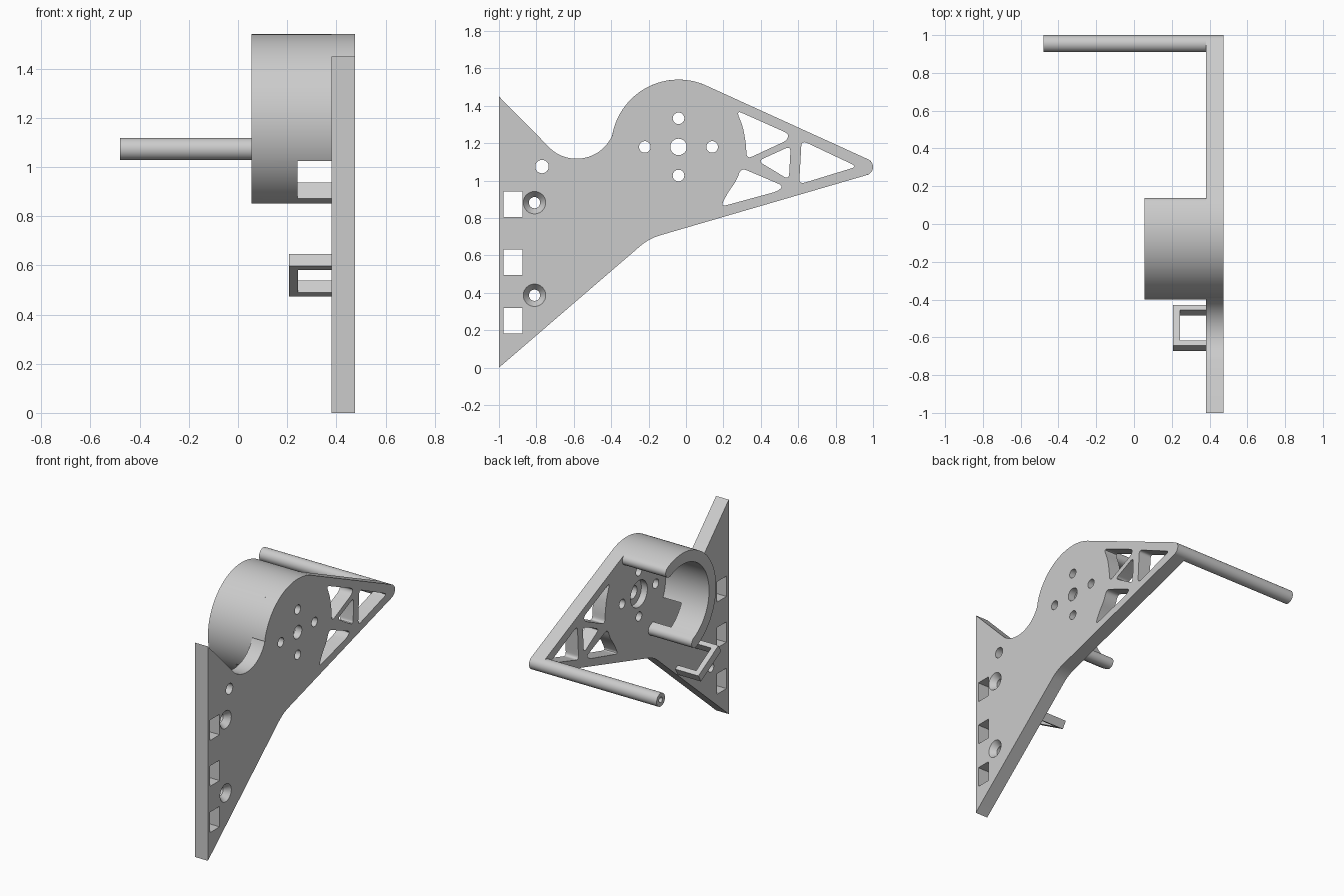
import bpy, bmesh, math
from mathutils import Vector

cube = bpy.data.objects.get("Cube")
if cube:
    bpy.data.objects.remove(cube)

grey = bpy.data.materials.new("plain_grey")
grey.use_nodes = True
grey.diffuse_color = (0.6, 0.6, 0.6, 1)
grey.node_tree.nodes["Principled BSDF"].inputs["Base Color"].default_value = (0.6, 0.6, 0.6, 1)

INNER, OUTER = 0.38, 0.475          # plate faces along x
HUB = (-0.04, 1.18)                 # drum centre in (y, z)
RING_OUT, RING_IN = 0.36, 0.285
RING_MID, RING_HALF = (RING_OUT + RING_IN) / 2, (RING_OUT - RING_IN) / 2


def polar(c, r, deg):
    a = math.radians(deg)
    return (c[0] + r * math.cos(a), c[1] + r * math.sin(a))


def arc(c, r, a0, a1, n=24):
    return [polar(c, r, a0 + (a1 - a0) * i / n) for i in range(n + 1)]


def rounded(points, cut=0.03, n=6):
    """Round every corner of a polygon with a short curve."""
    out = []
    for i, p in enumerate(points):
        p = Vector(p)
        a, b = Vector(points[i - 1]), Vector(points[(i + 1) % len(points)])
        s = p + (a - p).normalized() * min(cut, (a - p).length * 0.45)
        e = p + (b - p).normalized() * min(cut, (b - p).length * 0.45)
        for k in range(n + 1):
            t = k / n
            out.append(tuple(s * (1 - t) ** 2 + p * 2 * t * (1 - t) + e * t * t))
    return out


def loft(name, sections):
    """Solid through (x, outline) sections, each outline in (y, z)."""
    bm = bmesh.new()
    rings = [[bm.verts.new((x, y, z)) for y, z in pts] for x, pts in sections]
    n = len(rings[0])
    for r0, r1 in zip(rings, rings[1:]):
        for i in range(n):
            bm.faces.new((r0[i], r0[(i + 1) % n], r1[(i + 1) % n], r1[i]))
    bm.faces.new(rings[0])
    bm.faces.new(rings[-1])
    bmesh.ops.recalc_face_normals(bm, faces=bm.faces)
    mesh = bpy.data.meshes.new(name)
    bm.to_mesh(mesh)
    bm.free()
    mesh.materials.append(grey)
    obj = bpy.data.objects.new(name, mesh)
    bpy.context.collection.objects.link(obj)
    return obj


def prism(name, pts, x0, x1):
    return loft(name, [(x0, pts), (x1, pts)])


def circle(c, r, n=32):
    return arc(c, r, 0, 360, n)[:-1]


def activate(obj):
    bpy.ops.object.select_all(action='DESELECT')
    obj.select_set(True)
    bpy.context.view_layer.objects.active = obj


def cut(obj, cutter):
    cutter.hide_render = True
    mod = obj.modifiers.new("cut", 'BOOLEAN')
    mod.operation, mod.solver, mod.object = 'DIFFERENCE', 'EXACT', cutter
    activate(obj)
    bpy.ops.object.modifier_apply(modifier=mod.name)
    bpy.data.objects.remove(cutter)


def smooth(obj):
    activate(obj)
    bpy.ops.object.shade_smooth_by_angle(angle=math.radians(30))


# Side plate outline: straight edge, scooped neck, hub arc, rounded tip
elbow = rounded([(0.9, 1.01), (-0.198, 0.69), (-1, 0)], 0.06)[7:14]
outline = ([(-1, 0), (-1, 1.45)]
           + arc((-0.585, 1.325), 0.208, 229, 339)
           + arc(HUB, RING_OUT, 168, 66, 36)
           + arc((0.955, 1.073), 0.045, 66, -73, 12)
           + elbow)
plate = prism("side_plate", outline, INNER, OUTER)


def cut_through(pts):
    cut(plate, prism("cutter", pts, INNER - 0.1, OUTER + 0.1))


# Hub holes and pin hole
for dy, dz in ((0.18, 0), (-0.18, 0), (0, 0.153), (0, -0.153)):
    cut_through(circle((HUB[0] + dy, HUB[1] + dz), 0.031))
cut_through(circle((-0.77, 1.075), 0.036))
cut(plate, loft("cutter", [(INNER - 0.1, circle(HUB, 0.09)), (INNER + 0.045, circle(HUB, 0.09)),
                           (INNER + 0.0451, circle(HUB, 0.044)), (OUTER + 0.1, circle(HUB, 0.044))]))

# Countersunk screw holes
for z in (0.882, 0.387):
    c = (-0.81, z)
    cut(plate, loft("cutter", [(INNER - 0.1, circle(c, 0.03)), (OUTER - 0.04, circle(c, 0.03)),
                               (OUTER, circle(c, 0.06)), (OUTER + 0.05, circle(c, 0.06))]))

# Rectangular slots along the straight edge
for z0 in (0.805, 0.495, 0.182):
    z1 = z0 + 0.138
    cut_through([(-0.975, z0), (-0.875, z0), (-0.875, z1), (-0.975, z1)])

# Truss openings in the arm
for shape in (
    [(0.27, 1.375), (0.55, 1.25), (0.54, 1.215), (0.325, 1.115), (0.32, 1.2), (0.305, 1.285)],
    [(0.385, 1.105), (0.56, 1.185), (0.55, 1.005)],
    [(0.618, 1.215), (0.915, 1.075), (0.605, 0.98)],
    [(0.295, 1.068), (0.52, 0.972), (0.49, 0.943), (0.185, 0.86), (0.225, 0.938), (0.27, 1.0)],
):
    cut_through(rounded(shape, 0.032))
smooth(plate)

# Open drum wall with rounded ends
START, END = 64, 245
wall = (arc(HUB, RING_OUT, START, END, 64)
        + arc(polar(HUB, RING_MID, END), RING_HALF, END, END + 180, 10)[1:-1]
        + arc(HUB, RING_IN, END, START, 64)
        + arc(polar(HUB, RING_MID, START), RING_HALF, START + 180, START + 360, 10)[1:-1])
drum = prism("drum_wall", wall, 0.055, INNER)
window = arc(HUB, RING_OUT + 0.1, 205.5, 239, 12) + arc(HUB, RING_IN - 0.1, 239, 205.5, 12)
cut(drum, prism("cutter", window, 0.242, INNER + 0.1))
smooth(drum)

# Long rod at the arm tip, with a bore in its free end
tip = (0.955, 1.073)
rod = prism("tip_rod", circle(tip, 0.045), -0.48, INNER)
cut(rod, prism("cutter", circle(tip, 0.018, 20), -0.6, -0.2))
smooth(rod)

# Tilted wire loop below the drum
tilt = math.radians(-30)
along = Vector((math.cos(tilt), math.sin(tilt)))
across = Vector((-along.y, along.x))
middle = Vector((-0.55, 0.56))


def tilted_bar(a0, a1, width=0.056):
    corners = ((a0, -1), (a1, -1), (a1, 1), (a0, 1))
    return [tuple(middle + along * a + across * s * width / 2) for a, s in corners]


loop = prism("cable_loop", tilted_bar(-0.124, 0.124), 0.207, INNER)
cut(loop, prism("cutter", tilted_bar(-0.092, 0.092, 0.2), 0.243, INNER + 0.1))
smooth(loop)
